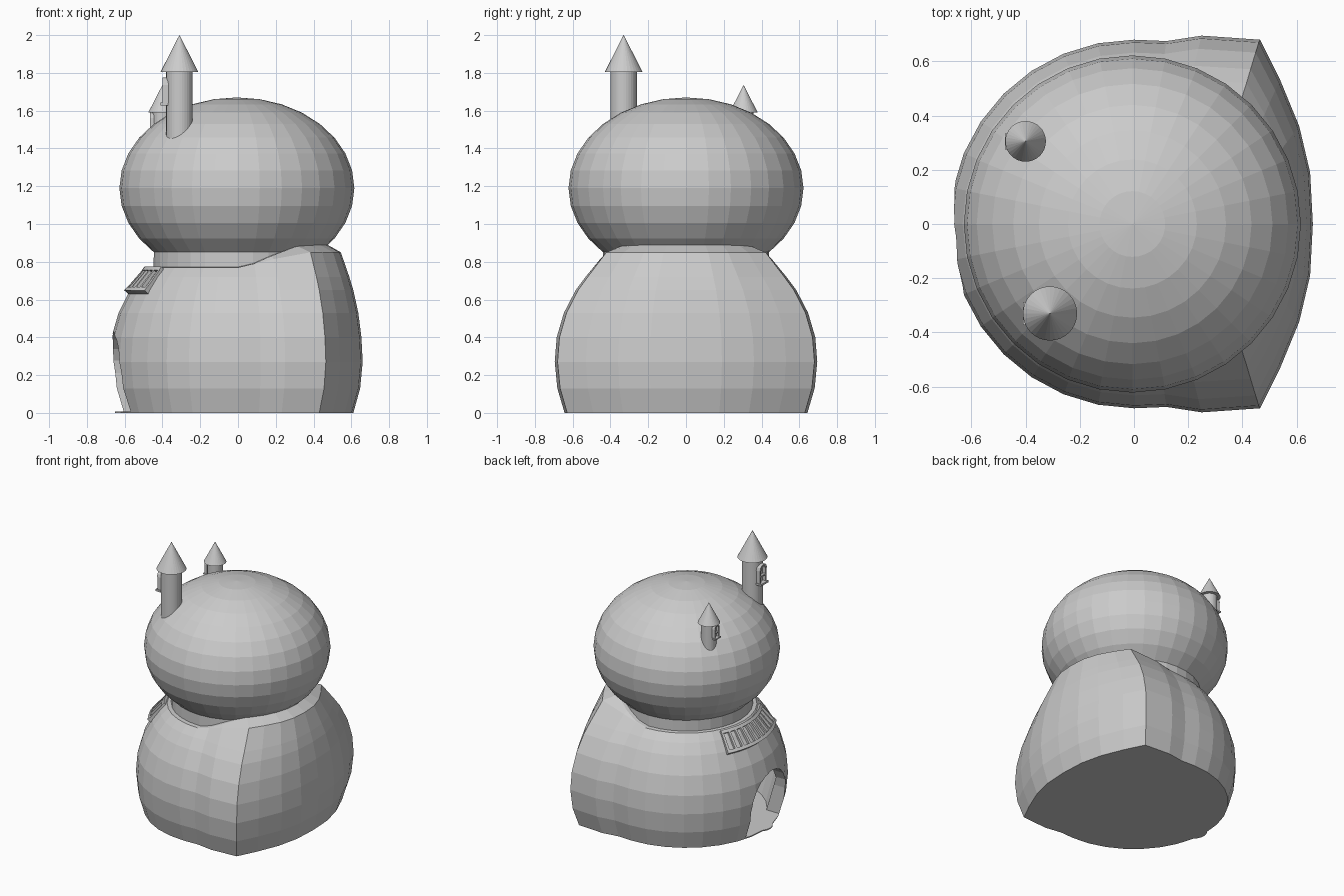
import bpy, bmesh
from math import sin, cos, pi, radians
from mathutils import Vector

if "Cube" in bpy.data.objects:
    bpy.data.objects.remove(bpy.data.objects["Cube"])


def make(name, verts, faces):
    me = bpy.data.meshes.new(name)
    bm = bmesh.new()
    vs = [bm.verts.new(v) for v in verts]
    for f in faces:
        bm.faces.new([vs[i] for i in f])
    bmesh.ops.remove_doubles(bm, verts=bm.verts, dist=1e-5)
    bmesh.ops.recalc_face_normals(bm, faces=bm.faces)
    bm.to_mesh(me)
    bm.free()
    ob = bpy.data.objects.new(name, me)
    bpy.context.collection.objects.link(ob)
    return ob


def loft(name, rings):
    """Skin equal-length closed rings and cap both ends with fans."""
    n = len(rings[0])
    verts = [v for r in rings for v in r]
    faces = [(k * n + i, k * n + (i + 1) % n, (k + 1) * n + (i + 1) % n, (k + 1) * n + i)
             for k in range(len(rings) - 1) for i in range(n)]
    for k in (0, len(rings) - 1):
        c = sum((Vector(v) for v in rings[k]), Vector()) / n
        verts.append(c)
        faces += [(k * n + i, k * n + (i + 1) % n, len(verts) - 1) for i in range(n)]
    return make(name, verts, faces)


def lathe(name, profile, n, x=0, y=0):
    return loft(name, [[(x + r * cos(2 * pi * i / n), y + r * sin(2 * pi * i / n), z)
                        for i in range(n)] for r, z in profile])


def interp(table, z):
    for (a, u), (b, v) in zip(table, table[1:]):
        if z <= b:
            return u + (v - u) * (z - a) / (b - a)
    return table[-1][1]


def cut(ob, cutter):
    cutter.hide_render = True
    cutter.hide_viewport = True
    m = ob.modifiers.new("cut", 'BOOLEAN')
    m.operation = 'DIFFERENCE'
    m.solver = 'EXACT'
    m.object = cutter


# Lower house: round at the left, broad wall with two corners at the right
half = [(0.66, 0), (0.65, 0.19), (0.61, 0.36), (0.54, 0.53), (0.465, 0.68), (0.25, 0.695), (0.12, 0.675)]
half += [(0.68 * cos(pi / 2 + pi * k / 16), 0.68 * sin(pi / 2 + pi * k / 16)) for k in range(9)]
plan = half + [(x, -y) for x, y in half[-2:0:-1]]
side = [(0, .925), (.13, .98), (.27, 1), (.4, .985), (.53, .93), (.65, .84), (.72, .765), (.77, .695), (.85, .62)]
wall = [(0, .925), (.13, .98), (.27, 1), (.4, .99), (.53, .965), (.65, .925), (.77, .87), (.85, .825)]
ramp = [(-1, 0), (0.05, 0), (0.41, 1), (1, 1)]


def outer(x, y, z):
    w = min(max(x / 0.465, 0), 1)
    sy = interp(side, z)
    return (x * (sy + (interp(wall, z) - sy) * w), y * sy, z)


rings = [[outer(x, y, z) for x, y in plan] for z in (0, .13, .27, .4, .53, .65, .72)]
top = [outer(x, y, .77 + .08 * interp(ramp, x)) for x, y in plan]
rings.append(top)
inner = []
for x, y, z in top:
    v = Vector((x, y, 0)).normalized() * 0.465
    inner.append((v.x, v.y, z + .045 * interp(ramp, v.x)))
rings.append(inner)
house = loft("lower_house", rings)

# Hollow room and arched doorway
cut(house, lathe("room_cutter", [(.54, .008), (.61, .27), (.58, .42), (.45, .62), (.2, .68)], 32))
dy, hw = -0.05, 0.22
arch = [(dy + hw, .008)] + [(dy + hw * cos(pi * k / 10), .21 + .22 * sin(pi * k / 10))
                            for k in range(11)] + [(dy - hw, .008)]
cut(house, loft("door_cutter", [[(x, y, z) for y, z in arch] for x in (-1, -0.35)]))
lathe("doorstep", [(.09, 0), (.09, .008)], 20, -0.56, dy)

# Upper dome with its neck
dome = [(.441, .7)] + [(.622 * cos(pi * k / 16), 1.19 + .48 * sin(pi * k / 16)) for k in range(-4, 8)]
lathe("upper_dome", dome + [(0.001, 1.67)], 32, -0.006, 0)


# Slatted vent that follows the curved wall above the door
def bar(name, a0, a1, t0, t1, d1, n=1):
    sections = []
    for k in range(n + 1):
        a = radians(a0 + (a1 - a0) * k / n)
        sec = []
        for t, d in ((t0, -.03), (t1, -.03), (t1, d1), (t0, d1)):
            r = .583 - .108 * t + .76 * d
            sec.append((-r * cos(a), r * sin(a), .632 + .125 * t + .65 * d))
        sections.append(sec)
    return loft(name, sections)


A0, A1, N = -35, 27, 10
bar("vent_back", A0, A1, 0.02, 0.98, .006, 12)
bar("vent_bottom_rail", A0, A1, 0, .14, .026, 12)
bar("vent_top_rail", A0, A1, .86, 1, .026, 12)
for i in range(N + 1):
    a = A0 + (A1 - A0 - 1.8) * i / N
    bar("vent_slat", a, a + 1.8, .1, .9, .024)


# Two turrets with cone roofs and small windows on the left side
def box(name, c, s):
    x, y, z = c
    a, b, h = (v / 2 for v in s)
    return loft(name, [[(x - a, y - b, q), (x + a, y - b, q), (x + a, y + b, q), (x - a, y + b, q)]
                       for q in (z - h, z + h)])


def turret(x, y, r, roof_r, z0, z1, tip, zw, s):
    lathe("turret", [(r, z0), (r, z1 + .005)], 32, x, y)
    lathe("turret_roof", [(roof_r, z1), (.0005, tip)], 32, x, y)
    wx = x - r - .004
    box("window_sill", (wx - .006, y, zw - .055 * s), (.04 * s, .085 * s, .014 * s))
    box("window_bar", (wx - .004, y, zw), (.02 * s, .07 * s, .01 * s))
    for sgn in (-1, 1):
        box("window_post", (wx, y + sgn * .032 * s, zw), (.03 * s, .012 * s, .1 * s))
    pts = [(k * pi / 6) for k in range(7)]
    loft("window_arch", [[(wx + dx * s, y + q * s * cos(a), zw + .045 * s + q * s * sin(a))
                          for dx, q in ((-.016, .026), (.016, .026), (.016, .04), (-.016, .04))]
                         for a in pts])


turret(-0.31, -0.33, .07, .1, 1.38, 1.805, 2.0, 1.69, 1.0)
turret(-0.40, 0.305, .052, .075, 1.3, 1.59, 1.735, 1.53, .7)
